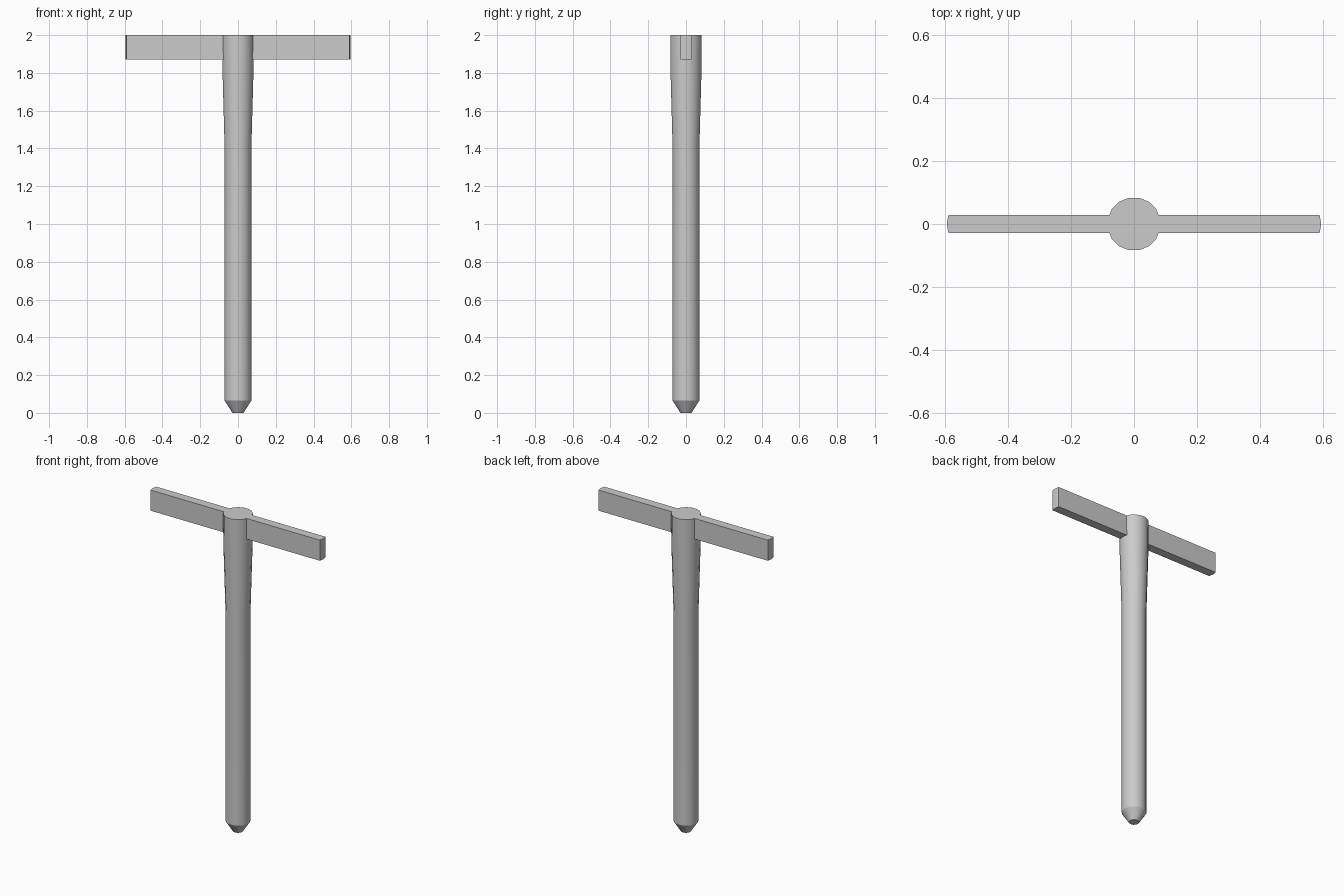
import bpy, bmesh, math

if "Cube" in bpy.data.objects:
    bpy.data.objects.remove(bpy.data.objects["Cube"])


def make_object(name, bm):
    bmesh.ops.recalc_face_normals(bm, faces=bm.faces)
    mesh = bpy.data.meshes.new(name)
    bm.to_mesh(mesh)
    bm.free()
    obj = bpy.data.objects.new(name, mesh)
    bpy.context.collection.objects.link(obj)
    return obj


# Shaft: chamfered tip, straight body, slight flare up to the head
SIDES = 16
profile = [(0.03, 0.0), (0.072, 0.065), (0.072, 1.4), (0.084, 1.82), (0.085, 2.0)]
bm = bmesh.new()
rings = []
for r, z in profile:
    angles = [2 * math.pi * (i + 0.5) / SIDES for i in range(SIDES)]
    rings.append([bm.verts.new((r * math.cos(a), r * math.sin(a), z)) for a in angles])
for low, high in zip(rings, rings[1:]):
    for i in range(SIDES):
        j = (i + 1) % SIDES
        bm.faces.new((low[i], low[j], high[j], high[i]))
bm.faces.new(rings[0])
bm.faces.new(rings[-1])
shaft = make_object("shaft", bm)

# Crossbar: flat bar with very slightly pointed ends
outline = [(-0.59, -0.028), (0.59, -0.028), (0.595, 0.0),
           (0.59, 0.028), (-0.59, 0.028), (-0.595, 0.0)]
bm = bmesh.new()
base = bm.faces.new([bm.verts.new((x, y, 1.87)) for x, y in outline])
ext = bmesh.ops.extrude_face_region(bm, geom=[base])
top = [v for v in ext["geom"] if isinstance(v, bmesh.types.BMVert)]
bmesh.ops.translate(bm, verts=top, vec=(0, 0, 0.13))
if not any(f.normal.z < -0.9 for f in bm.faces) and len(bm.faces) < 8:
    bm.faces.new([v for v in bm.verts if v not in top])
crossbar = make_object("crossbar", bm)

# Fuse the bar into the shaft so the top is one flush surface
union = shaft.modifiers.new("join_bar", 'BOOLEAN')
union.operation = 'UNION'
union.solver = 'EXACT'
union.object = crossbar
crossbar.hide_render = True
bpy.context.view_layer.objects.active = shaft
shaft.select_set(True)
bpy.ops.object.modifier_apply(modifier=union.name)
bpy.data.objects.remove(crossbar)
shaft.name = "shaft_with_crossbar"
bpy.ops.object.shade_smooth_by_angle(angle=math.radians(30))
